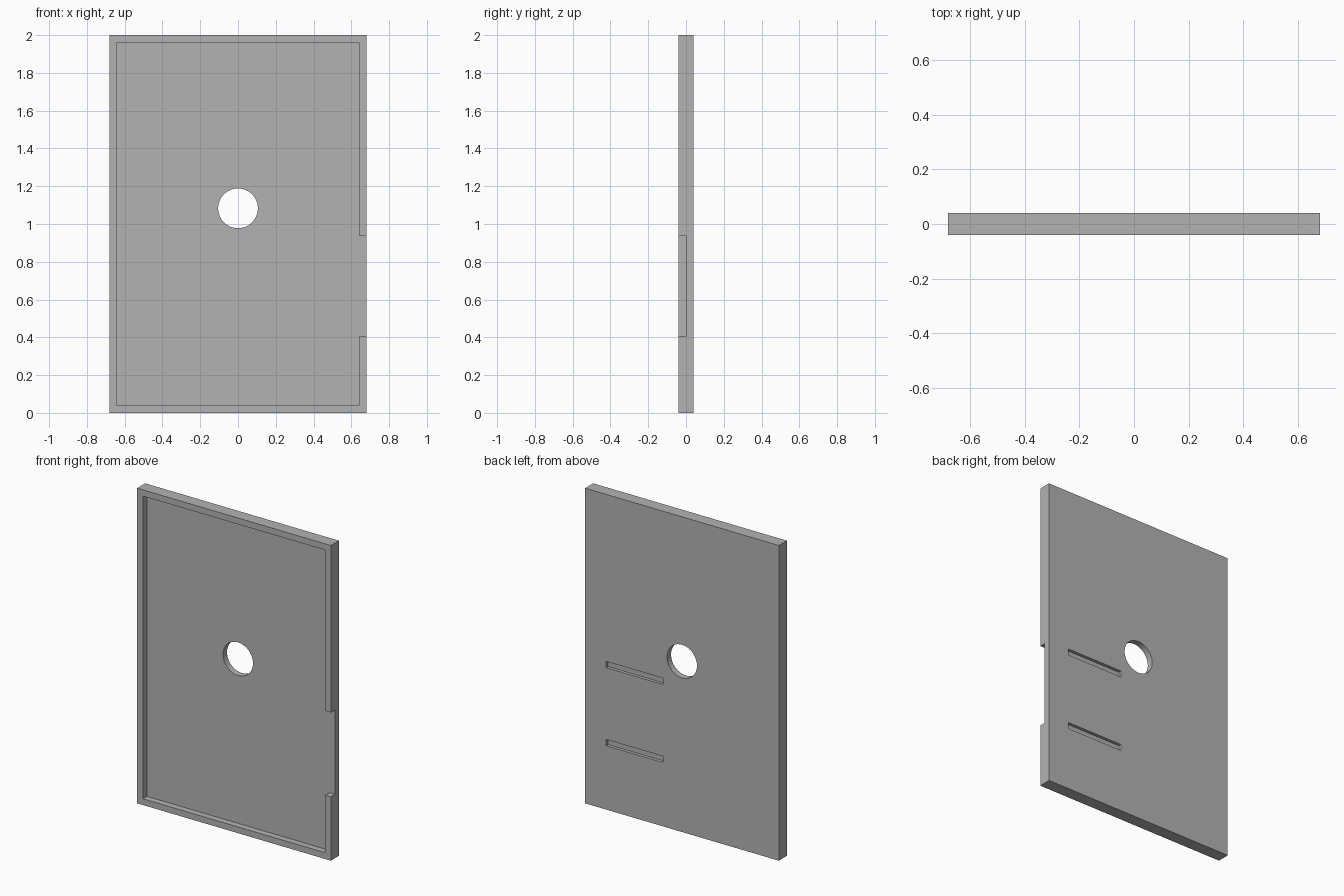
import bpy, bmesh
from math import cos, sin, tau, radians

if "Cube" in bpy.data.objects:
    bpy.data.objects.remove(bpy.data.objects["Cube"], do_unlink=True)

W, T, H = 0.68, 0.04, 2.0       # half width, half thickness, height
RIM = 0.04                      # width of the raised border
LOW, HIGH = 0.405, 0.94         # bottom and top of the side notch

grey = bpy.data.materials.new("plain grey")
grey.use_nodes = True
colour = (0.45, 0.45, 0.45, 1)
grey.diffuse_color = colour
grey.node_tree.nodes["Principled BSDF"].inputs["Base Color"].default_value = colour


def prism(name, outline, y0, y1):
    """Extrude an (x, z) outline from y0 to y1."""
    bm = bmesh.new()
    face = bm.faces.new([bm.verts.new((x, y0, z)) for x, z in outline])
    side = bmesh.ops.extrude_face_region(bm, geom=[face])["geom"]
    moved = [v for v in side if isinstance(v, bmesh.types.BMVert)]
    bmesh.ops.translate(bm, verts=moved, vec=(0, y1 - y0, 0))
    bmesh.ops.recalc_face_normals(bm, faces=bm.faces)
    mesh = bpy.data.meshes.new(name)
    bm.to_mesh(mesh)
    bm.free()
    mesh.materials.append(grey)
    obj = bpy.data.objects.new(name, mesh)
    bpy.context.collection.objects.link(obj)
    return obj


def rect(x0, x1, z0, z1):
    return [(x0, z0), (x1, z0), (x1, z1), (x0, z1)]


# Solid panel
panel = prism("cover_panel", rect(-W, W, 0, H), -T, T)

# Shallow front recess that opens through the left rim as a notch
ix = W - RIM
recess = [(-ix, RIM), (ix, RIM), (ix, LOW), (W + 0.1, LOW),
          (W + 0.1, HIGH), (ix, HIGH), (ix, H - RIM), (-ix, H - RIM)]
cutters = [prism("recess_cutter", recess, -0.1, 0)]

# Round through hole
circle = [(0.105 * cos(tau * i / 64), 1.083 + 0.105 * sin(tau * i / 64)) for i in range(64)]
cutters.append(prism("hole_cutter", circle, -0.2, 0.2))

# Two blind slots in the back, level with the notch ends
for z in (LOW, HIGH - 0.04):
    cutters.append(prism("slot_cutter", rect(0.132, 0.532, z, z + 0.04), 0.02, 0.1))

# Cut the panel, then drop the cutters
bpy.ops.object.select_all(action="DESELECT")
bpy.context.view_layer.objects.active = panel
panel.select_set(True)
for cutter in cutters:
    cutter.hide_render = True
    cut = panel.modifiers.new("cut", "BOOLEAN")
    cut.operation = "DIFFERENCE"
    cut.solver = "EXACT"
    cut.object = cutter
    bpy.ops.object.modifier_apply(modifier=cut.name)
    bpy.data.objects.remove(cutter, do_unlink=True)

bpy.ops.object.shade_smooth_by_angle(angle=radians(30))
